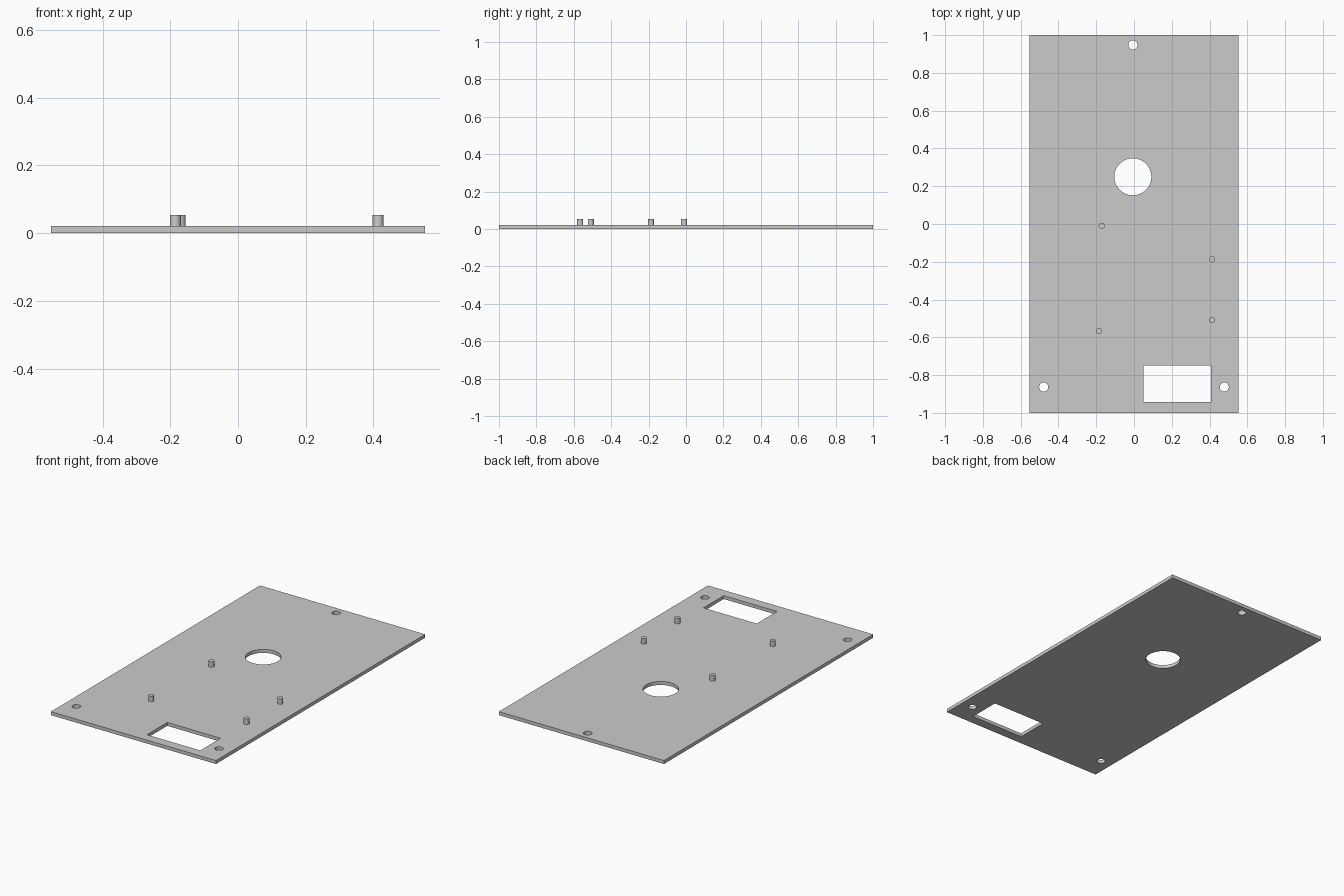
import bpy
import math

cube = bpy.data.objects.get("Cube")
if cube:
    bpy.data.objects.remove(cube, do_unlink=True)

THICK = 0.021
POST_TOP = 0.054

# Single grey finish
grey = bpy.data.materials.new("plain_grey")
grey.use_nodes = True
colour = (0.6, 0.6, 0.6, 1)
grey.diffuse_color = colour
grey.node_tree.nodes["Principled BSDF"].inputs["Base Color"].default_value = colour


def box(name, x0, x1, y0, y1, z0, z1):
    bpy.ops.mesh.primitive_cube_add(size=1, location=((x0 + x1) / 2, (y0 + y1) / 2, (z0 + z1) / 2))
    ob = bpy.context.object
    ob.name = name
    ob.scale = (x1 - x0, y1 - y0, z1 - z0)
    bpy.ops.object.transform_apply(location=False, rotation=False)
    return ob


def cylinder(name, x, y, radius, z0, z1, sides=48):
    bpy.ops.mesh.primitive_cylinder_add(vertices=sides, radius=radius, depth=z1 - z0,
                                        location=(x, y, (z0 + z1) / 2))
    ob = bpy.context.object
    ob.name = name
    return ob


def finish(ob):
    ob.data.materials.clear()
    ob.data.materials.append(grey)
    bpy.ops.object.select_all(action="DESELECT")
    ob.select_set(True)
    bpy.context.view_layer.objects.active = ob
    bpy.ops.object.shade_smooth_by_angle(angle=math.radians(30))


# Base plate
plate = box("base_plate", -0.553, 0.553, -1, 1, 0, THICK)

# Openings: centre hole, three screw holes, rectangular window
cutters = [box("window_cutter", 0.05, 0.407, -0.942, -0.748, -0.1, 0.1)]
for x, y, r in [(-0.006, 0.25, 0.098), (-0.006, 0.948, 0.024),
                (-0.478, -0.863, 0.024), (0.478, -0.863, 0.024)]:
    cutters.append(cylinder("hole_cutter", x, y, r, -0.1, 0.1))

bpy.context.view_layer.objects.active = plate
for cutter in cutters:
    cutter.hide_render = True
    cut = plate.modifiers.new("opening", "BOOLEAN")
    cut.operation = "DIFFERENCE"
    cut.solver = "EXACT"
    cut.object = cutter
    bpy.ops.object.modifier_apply(modifier=cut.name)
for cutter in cutters:
    bpy.data.objects.remove(cutter, do_unlink=True)
finish(plate)

# Mounting posts, sunk slightly into the plate
posts = {"rear_right": (-0.171, -0.01), "front_right": (-0.185, -0.566),
         "rear_left": (0.414, -0.187), "front_left": (0.414, -0.509)}
for place, (x, y) in posts.items():
    finish(cylinder(place + "_post", x, y, 0.016, THICK / 2, POST_TOP, 32))
